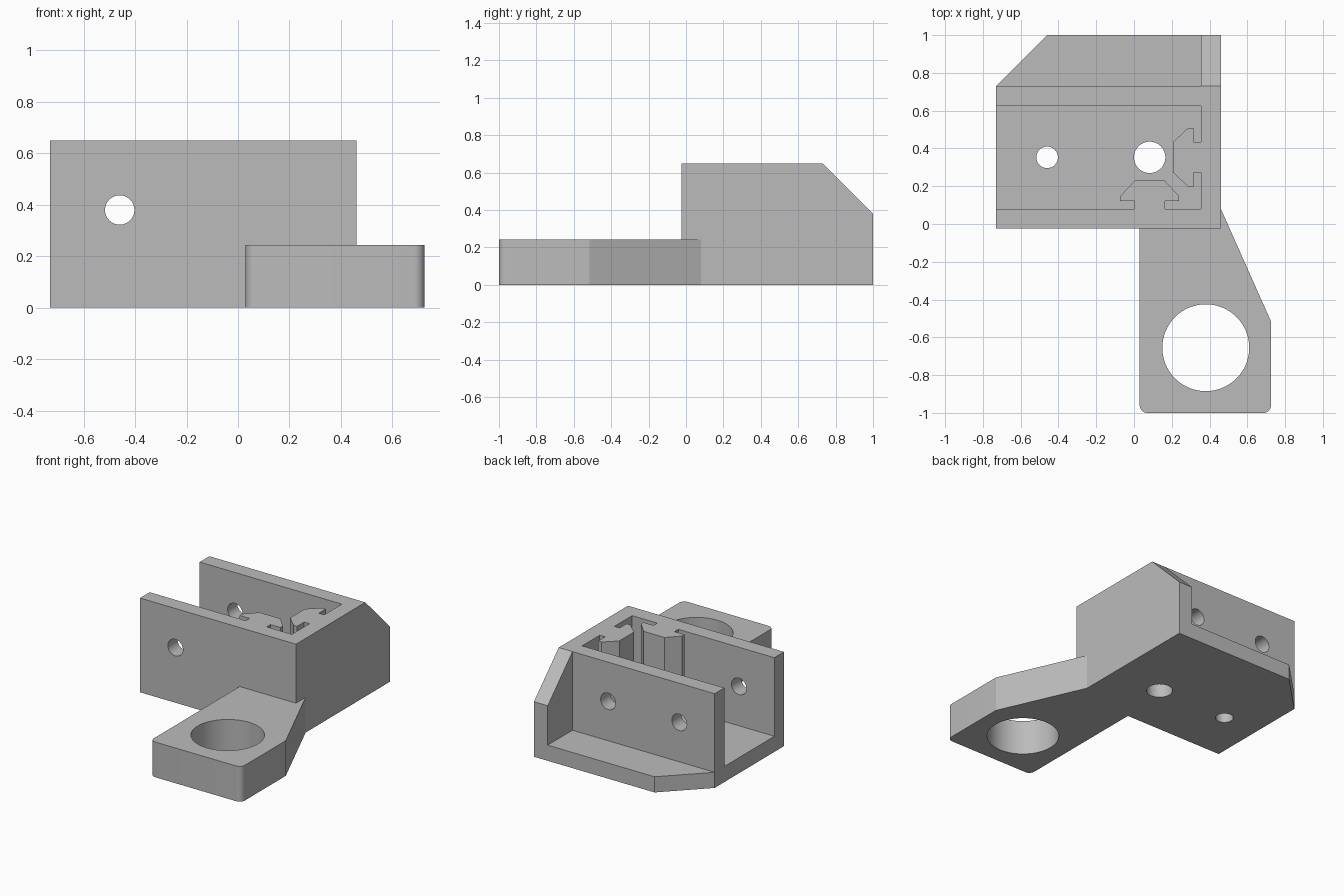
import bpy, bmesh
from math import cos, sin, pi, radians
from mathutils import Vector, Matrix

cube = bpy.data.objects.get("Cube")
if cube:
    bpy.data.objects.remove(cube, do_unlink=True)

grey = bpy.data.materials.new("plain grey")
grey.use_nodes = True
colour = (0.5, 0.5, 0.5, 1)
grey.diffuse_color = colour
grey.node_tree.nodes["Principled BSDF"].inputs["Base Color"].default_value = colour

HEIGHT, WALL_HOLE_Z = 0.65, 0.38
LEFT, RIGHT, INNER_RIGHT = -0.73, 0.46, 0.355
FRONT, INNER_FRONT, INNER_BACK, BACK = -0.025, 0.08, 0.625, 0.73
SMALL_X, LARGE_X, MID_Y = -0.46, 0.083, 0.353


def finish(name, bm):
    bmesh.ops.recalc_face_normals(bm, faces=bm.faces)
    mesh = bpy.data.meshes.new(name)
    bm.to_mesh(mesh)
    bm.free()
    obj = bpy.data.objects.new(name, mesh)
    bpy.context.collection.objects.link(obj)
    mesh.materials.append(grey)
    return obj


def prism(name, points, low, high, along_x=False):
    """Extrude a 2D outline along z, or a (y, z) outline along x."""
    bm = bmesh.new()
    place = (lambda u, v: (low, u, v)) if along_x else (lambda u, v: (u, v, low))
    face = bm.faces.new([bm.verts.new(place(u, v)) for u, v in points])
    top = bmesh.ops.extrude_face_region(bm, geom=[face])["geom"]
    step = Vector((high - low, 0, 0) if along_x else (0, 0, high - low))
    bmesh.ops.translate(bm, vec=step, verts=[g for g in top if isinstance(g, bmesh.types.BMVert)])
    return finish(name, bm)


def drill(name, centre, radius, length, along_y=False):
    bm = bmesh.new()
    turn = Matrix.Rotation(pi / 2 if along_y else 0, 4, "X")
    bmesh.ops.create_cone(bm, cap_ends=True, segments=64, radius1=radius, radius2=radius,
                          depth=length, matrix=Matrix.Translation(centre) @ turn)
    return finish(name, bm)


def combine(target, other, operation):
    mod = target.modifiers.new(operation.lower(), "BOOLEAN")
    mod.operation, mod.solver, mod.object = operation, "EXACT", other
    bpy.context.view_layer.objects.active = target
    bpy.ops.object.modifier_apply(modifier=mod.name)
    bpy.data.objects.remove(other, do_unlink=True)


# T-shaped rail section as (sideways, outward) offsets
half = [(-0.08, 0), (-0.08, 0.041), (-0.156, 0.041), (-0.156, 0.068), (-0.08, 0.149)]
tee = [(-s, d) for s, d in half] + half[::-1]

# Three walls with both rails, as one outline
walls = [(LEFT, FRONT), (RIGHT, FRONT), (RIGHT, BACK), (LEFT, BACK),
         (LEFT, INNER_BACK), (INNER_RIGHT, INNER_BACK)]
walls += [(INNER_RIGHT - d, MID_Y + s) for s, d in tee]
walls += [(INNER_RIGHT, INNER_FRONT)]
walls += [(LARGE_X + s, INNER_FRONT + d) for s, d in tee]
walls += [(LEFT, INNER_FRONT)]
bracket = prism("bracket", walls, 0, HEIGHT)

# Floor with a clipped back corner
floor = prism("floor", [(LEFT, FRONT), (RIGHT, FRONT), (RIGHT, 1), (-0.46, 1), (LEFT, BACK)], 0, 0.108)

# Sloped rear end of the side wall
gusset = prism("gusset", [(0.68, 0), (1, 0), (1, 0.38), (BACK, HEIGHT), (0.68, HEIGHT)],
               INNER_RIGHT, RIGHT, along_x=True)


# Forward arm with rounded front corners
def corner(x, y, r, start):
    return [(x + r * cos(start + i * pi / 16), y + r * sin(start + i * pi / 16)) for i in range(9)]


outline = corner(0.07, -0.96, 0.04, pi) + corner(0.685, -0.96, 0.04, 1.5 * pi)
outline += [(0.725, -0.515), (RIGHT, 0.08), (RIGHT - 0.04, 0.06), (0.03, 0.03)]
arm = prism("arm", outline, 0, 0.243)

for part in (floor, gusset, arm):
    combine(bracket, part, "UNION")

# Merge coplanar faces before drilling
bm = bmesh.new()
bm.from_mesh(bracket.data)
bmesh.ops.remove_doubles(bm, verts=bm.verts, dist=0.0001)
bmesh.ops.dissolve_limit(bm, angle_limit=radians(1), verts=bm.verts, edges=bm.edges)
bm.to_mesh(bracket.data)
bm.free()

# Holes: arm bore, two in the floor, one through both walls, one in the back wall
holes = [
    drill("arm_bore", (0.38, -0.655, 0.1), 0.23, 1),
    drill("floor_small_hole", (SMALL_X, MID_Y, 0), 0.057, 0.5),
    drill("floor_large_hole", (LARGE_X, MID_Y, 0), 0.083, 0.5),
    drill("wall_hole", (SMALL_X, MID_Y, WALL_HOLE_Z), 0.057, 2),
    drill("back_wall_hole", (LARGE_X, BACK, WALL_HOLE_Z), 0.057, 0.4, along_y=True),
]
holes[3].data.transform(Matrix.Translation((SMALL_X, MID_Y, WALL_HOLE_Z)) @ Matrix.Rotation(pi / 2, 4, "X")
                        @ Matrix.Translation((-SMALL_X, -MID_Y, -WALL_HOLE_Z)))
for hole in holes:
    combine(bracket, hole, "DIFFERENCE")

# Smooth bores and rounded corners, crisp edges elsewhere
bpy.ops.object.select_all(action="DESELECT")
bracket.select_set(True)
bpy.context.view_layer.objects.active = bracket
bpy.ops.object.shade_smooth_by_angle(angle=radians(20))
